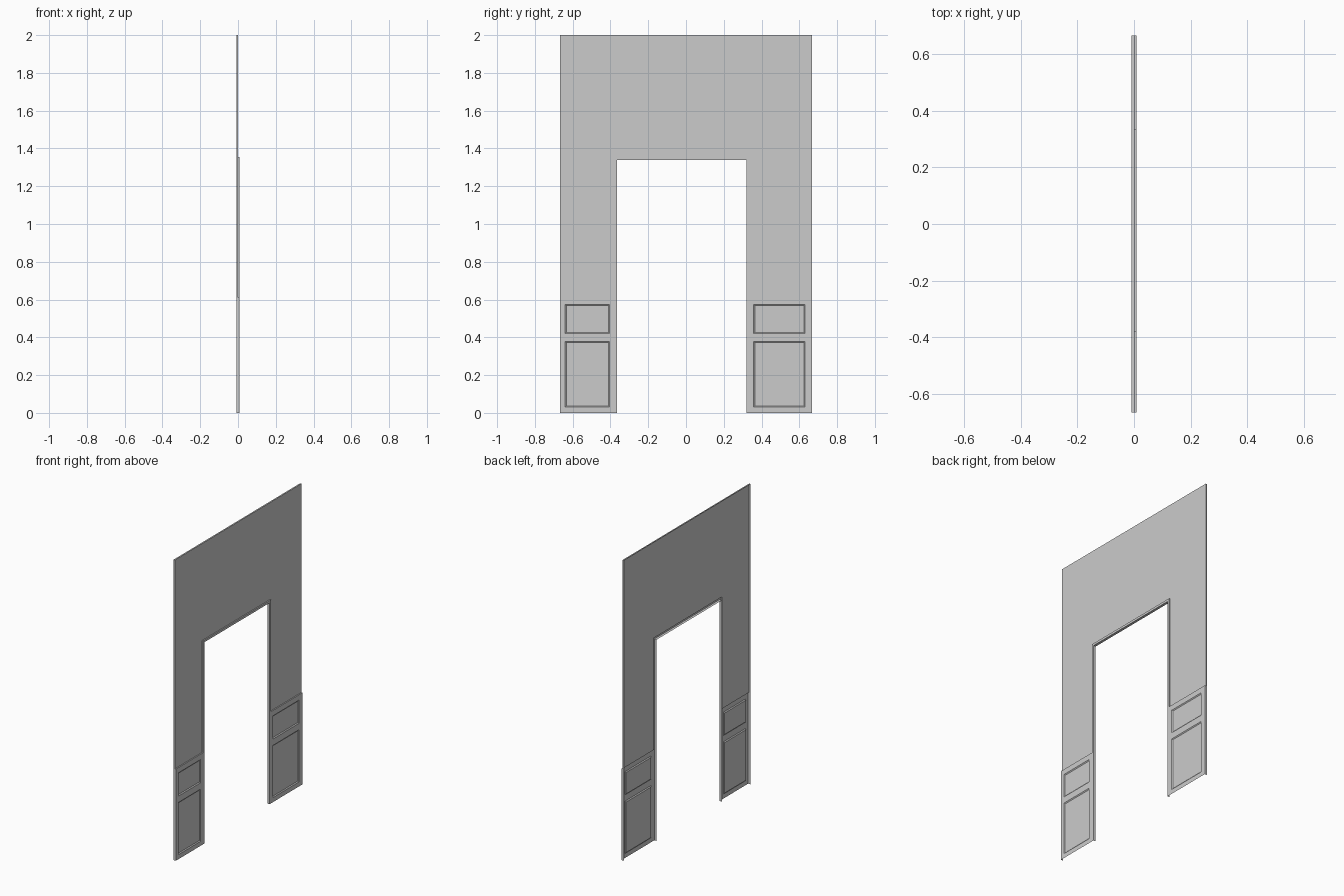
import bpy, bmesh

if "Cube" in bpy.data.objects:
    bpy.data.objects.remove(bpy.data.objects["Cube"])

# Depths (x): open back rim, plaster face, trim face
BACK, WALL, TRIM = -0.0085, 0.001, 0.0085
YE, TOP, RAIL = 0.666, 2.0, 0.61        # wall half width, height, wainscot top
Y0, Y1, ZD = -0.365, 0.32, 1.34         # door opening
F = 0.015                               # door trim width


def finish(name, bm):
    bmesh.ops.remove_doubles(bm, verts=bm.verts, dist=1e-6)
    me = bpy.data.meshes.new(name)
    bm.to_mesh(me)
    bm.free()
    ob = bpy.data.objects.new(name, me)
    bpy.context.collection.objects.link(ob)


def rim(bm, a, b, x, depth):
    """Return strip running back from edge a-b of a counter-clockwise outline."""
    bm.faces.new([bm.verts.new(p) for p in
                  ((x, *a), (depth, *a), (depth, *b), (x, *b))])


def sheet(name, x, outline, depths):
    """Flat face at x; each outline edge may get a return strip."""
    bm = bmesh.new()
    bm.faces.new([bm.verts.new((x, *p)) for p in outline])
    for i, d in enumerate(depths):
        if d is not None:
            rim(bm, outline[i], outline[(i + 1) % len(outline)], x, d)
    finish(name, bm)


def wainscot(name, ys, jamb_left):
    """Panelled lower wall with two recessed panels."""
    zs = [0, 0.03, 0.378, 0.42, 0.575, RAIL]
    bm = bmesh.new()
    v = [[bm.verts.new((TRIM, y, z)) for z in zs] for y in ys]
    panels = []
    for i in range(3):
        for j in range(5):
            f = bm.faces.new((v[i][j], v[i+1][j], v[i+1][j+1], v[i][j+1]))
            if i == 1 and j in (1, 3):
                panels.append(f)
    bm.normal_update()
    bmesh.ops.inset_individual(bm, faces=panels, thickness=0.009, depth=-0.005)
    # side returns and top ledge
    rim(bm, (ys[3], 0), (ys[3], RAIL), TRIM, BACK)
    rim(bm, (ys[0], RAIL), (ys[0], 0), TRIM, BACK)
    a, b = (ys[0] + F, ys[3]) if jamb_left else (ys[0], ys[3] - F)
    rim(bm, (b, RAIL), (a, RAIL), TRIM, WALL)
    finish(name, bm)


# Upper plaster wall around the doorway
sheet("upper_wall", WALL,
      [(-YE, RAIL), (Y0 - F, RAIL), (Y0 - F, ZD + F), (Y1 + F, ZD + F),
       (Y1 + F, RAIL), (YE, RAIL), (YE, TOP), (-YE, TOP)],
      [None, None, None, None, None, BACK, BACK, BACK])

# Door trim with jamb lining
sheet("door_trim", TRIM,
      [(Y0 - F, RAIL), (Y0, RAIL), (Y0, ZD), (Y1, ZD), (Y1, RAIL),
       (Y1 + F, RAIL), (Y1 + F, ZD + F), (Y0 - F, ZD + F)],
      [None, BACK, BACK, BACK, None, WALL, WALL, WALL])

# Panelled wainscot either side of the doorway
wainscot("left_wainscot", [-YE, -0.64, -0.405, Y0], False)
wainscot("right_wainscot", [Y1, 0.358, 0.63, YE], True)
